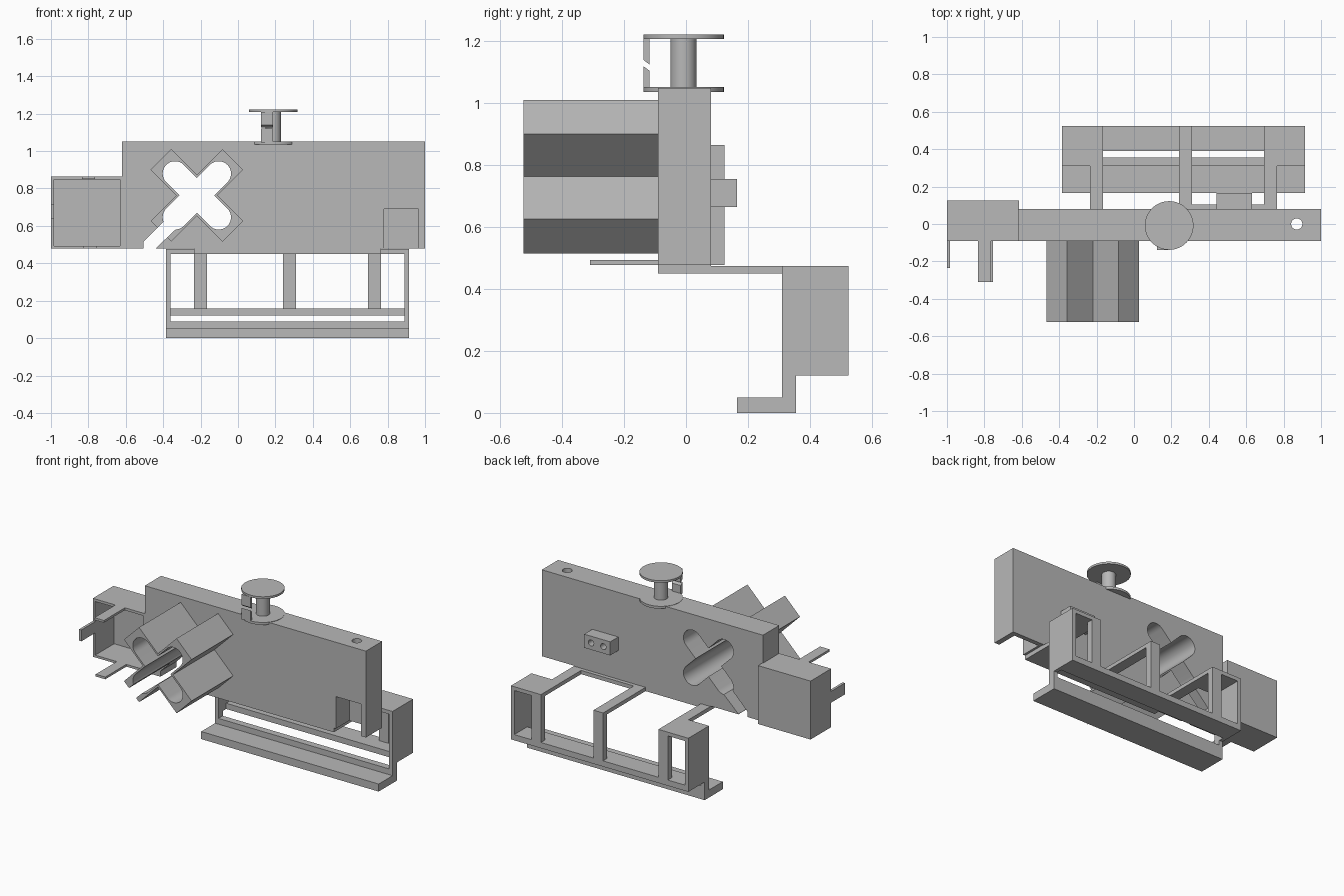
import bpy, bmesh
from math import pi, sin, cos, sqrt, radians
from mathutils import Vector

cube = bpy.data.objects.get("Cube")
if cube:
    bpy.data.objects.remove(cube, do_unlink=True)

grey = bpy.data.materials.new("plain_grey")
grey.use_nodes = True
COLOUR = (0.48, 0.48, 0.48, 1)
grey.diffuse_color = COLOUR
grey.node_tree.nodes["Principled BSDF"].inputs["Base Color"].default_value = COLOUR
parts = []


def prism(name, points, axis, start, end):
    """Extrude a flat outline along x (points are y,z), y (x,z) or z (x,y)."""
    def place(a, b, t):
        return {"x": (t, a, b), "y": (a, t, b), "z": (a, b, t)}[axis]
    bm = bmesh.new()
    face = bm.faces.new([bm.verts.new(place(a, b, start)) for a, b in points])
    grown = bmesh.ops.extrude_face_region(bm, geom=[face])["geom"]
    bmesh.ops.translate(bm, vec=Vector(place(0, 0, end - start)),
                        verts=[v for v in grown if isinstance(v, bmesh.types.BMVert)])
    bmesh.ops.recalc_face_normals(bm, faces=bm.faces)
    mesh = bpy.data.meshes.new(name)
    bm.to_mesh(mesh)
    bm.free()
    mesh.materials.append(grey)
    obj = bpy.data.objects.new(name, mesh)
    bpy.context.collection.objects.link(obj)
    parts.append(obj)
    return obj


def box(name, x0, x1, y0, y1, z0, z1):
    return prism(name, [(x0, y0), (x1, y0), (x1, y1), (x0, y1)], "z", z0, z1)


def rod(name, a, b, radius, axis, start, end, sides=48):
    ring = [(a + radius * cos(2 * pi * i / sides), b + radius * sin(2 * pi * i / sides))
            for i in range(sides)]
    return prism(name, ring, axis, start, end)


def cut(obj, *cutters):
    """Subtract the cutters, bake the result and drop the cutters."""
    for cutter in cutters:
        mod = obj.modifiers.new("cut", "BOOLEAN")
        mod.operation, mod.solver, mod.object = "DIFFERENCE", "EXACT", cutter
    graph = bpy.context.evaluated_depsgraph_get()
    mesh = bpy.data.meshes.new_from_object(obj.evaluated_get(graph))
    obj.modifiers.clear()
    obj.data = mesh
    for cutter in cutters:
        parts.remove(cutter)
        bpy.data.objects.remove(cutter, do_unlink=True)


# Diagonal cross outlines
CX, CZ = -0.22, 0.763


def cross(arm):
    """Repeat one arm outline (along, across) on the four diagonals."""
    out = []
    for k in range(4):
        c, s = cos(pi / 4 + k * pi / 2), sin(pi / 4 + k * pi / 2)
        out += [(CX + u * c - v * s, CZ + u * s + v * c) for u, v in arm]
    return out


H, R, REACH = 0.078, 0.066, 0.165
outer_arm = [(H, -H), (0.272, -H), (0.272, H)]
inner_arm = [(R, -R)] + [(REACH + R * cos(t), R * sin(t))
                         for t in (radians(-90 + 10 * i) for i in range(19))]


def cross_cutters():
    slot = [(-0.505, 0.40), (-0.505, 0.515), (-0.32, 0.70), (-0.25, 0.66),
            (-0.44, 0.48), (-0.44, 0.40)]
    return (prism("cross_cutter", cross(inner_arm), "y", -0.8, 0.3),
            prism("slot_cutter", slot, "y", -0.8, 0.3))


# Main body slab with cross opening, corner pocket and pin hole
body = box("main_body", -0.62, 1.0, -0.09, 0.08, 0.478, 1.05)
cut(body, *cross_cutters(),
    box("pocket_cutter", 0.78, 0.965, -0.2, 0.05, 0.4, 0.69),
    rod("pin_hole_cutter", 0.87, 0, 0.03, "z", 0.6, 1.2, 32))

# Hollow cross tube on the front
tube = prism("cross_tube", cross(outer_arm), "y", -0.525, -0.09)
cut(tube, *cross_cutters())

# Open side box with three latch tabs
side_box = box("side_box", -1.0, -0.615, -0.09, 0.125, 0.478, 0.865)
cut(side_box, box("box_cutter", -0.983, -0.632, -0.2, 0.108, 0.493, 0.848))
box("upper_tab", -0.835, -0.765, -0.31, -0.09, 0.85, 0.865)
box("lower_tab", -0.825, -0.755, -0.31, -0.09, 0.478, 0.493)
box("side_tab", -1.0, -0.983, -0.235, -0.09, 0.64, 0.715)

# Socket on the back
socket = box("rear_socket", 0.44, 0.63, 0.08, 0.165, 0.665, 0.755)
cut(socket, *[rod("socket_cutter", x, 0.71, 0.02, "y", 0.1, 0.3, 24) for x in (0.49, 0.58)])

# Rear carrier frame: base rail, three arms with posts, shelf and foot
box("arm_rail", -0.235, 0.765, -0.09, 0.08, 0.45, 0.478)
box("rail_lip", 0.31, 0.695, 0.08, 0.105, 0.45, 0.475)
for label, x in (("right", -0.235), ("middle", 0.24), ("left", 0.695)):
    box(label + "_arm", x, x + 0.07, 0.08, 0.525, 0.45, 0.475)
    box(label + "_post", x, x + 0.07, 0.482, 0.525, 0.155, 0.45)
box("right_top_plate", -0.36, -0.235, 0.31, 0.525, 0.45, 0.475)
box("left_top_plate", 0.765, 0.89, 0.31, 0.525, 0.45, 0.475)
end_outline = [(0.31, 0.05), (0.355, 0.05), (0.355, 0.12), (0.525, 0.12),
               (0.525, 0.475), (0.31, 0.475)]
prism("right_end_plate", end_outline, "x", -0.385, -0.36)
prism("left_end_plate", end_outline, "x", 0.89, 0.915)
box("shelf", -0.36, 0.89, 0.39, 0.525, 0.12, 0.158)
prism("foot_rail", [(0.165, 0), (0.355, 0), (0.355, 0.088), (0.31, 0.088),
                    (0.31, 0.05), (0.165, 0.05)], "x", -0.36, 0.89)
for label, x in (("right", -0.385), ("left", 0.89)):
    box(label + "_foot_end", x, x + 0.025, 0.165, 0.355, 0, 0.05)

# Spool on top with a split guide strip
KX, KY = 0.188, -0.008
rod("spool_base", KX, KY, 0.13, "z", 1.036, 1.052, 64)
rod("spool_shaft", KX, KY, 0.042, "z", 1.05, 1.21, 40)
rod("spool_cap", KX, KY, 0.13, "z", 1.208, 1.222, 64)
prism("lower_guide", [(-0.138, 1.045), (-0.118, 1.045), (-0.118, 1.105), (-0.138, 1.12)],
      "x", 0.122, 0.187)
prism("upper_guide", [(-0.138, 1.14), (-0.118, 1.125), (-0.118, 1.21), (-0.138, 1.21)],
      "x", 0.122, 0.187)

# Smooth the round surfaces, keep edges sharp
bpy.ops.object.select_all(action="DESELECT")
for obj in parts:
    obj.select_set(True)
bpy.context.view_layer.objects.active = body
bpy.ops.object.shade_smooth_by_angle(angle=radians(30))
